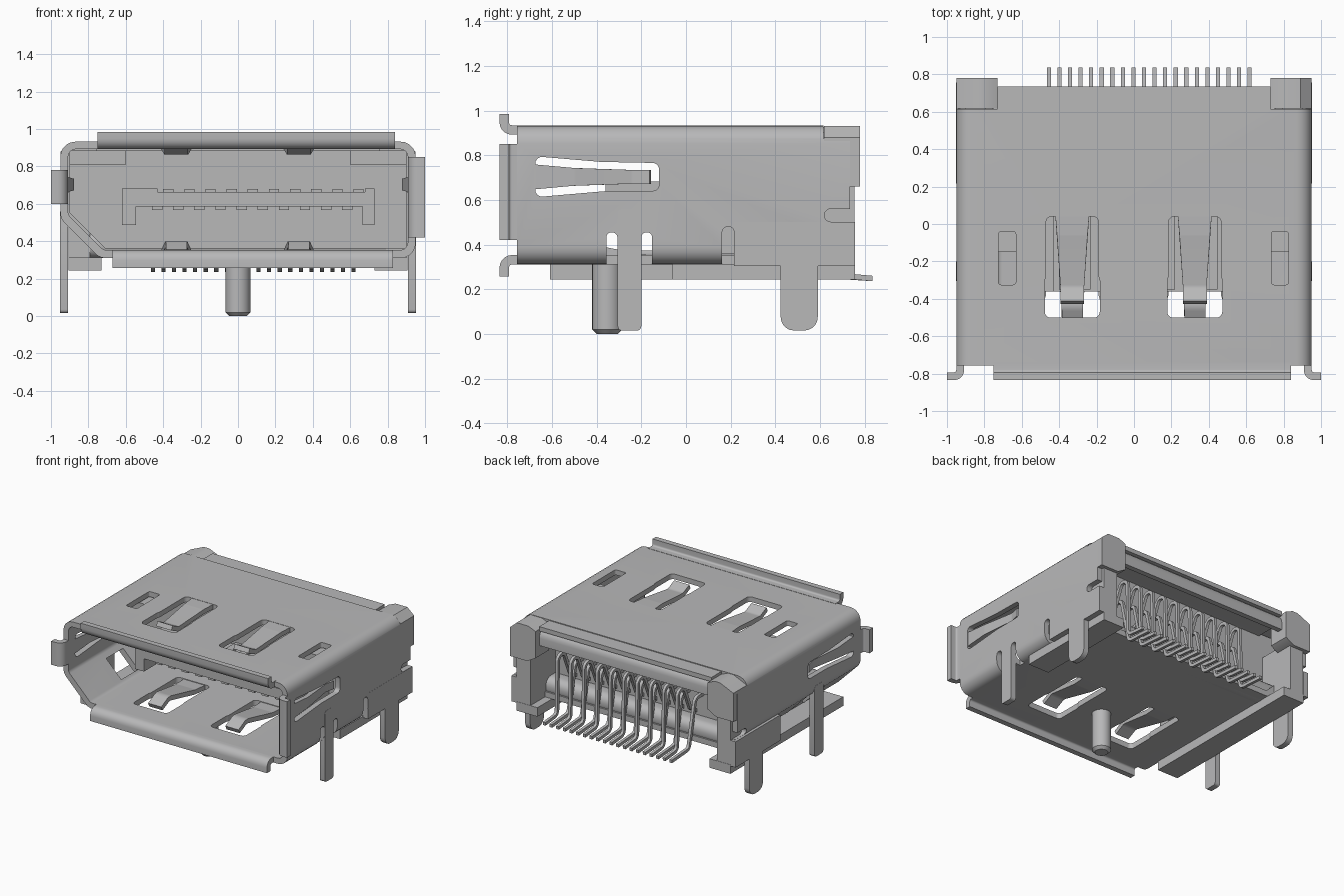
import bpy, bmesh, math
from mathutils import Vector

cube = bpy.data.objects.get("Cube")
if cube:
    bpy.data.objects.remove(cube)

grey = bpy.data.materials.new("metal grey")
grey.use_nodes = True
grey.diffuse_color = (0.48, 0.48, 0.485, 1)
grey.node_tree.nodes["Principled BSDF"].inputs["Base Color"].default_value = grey.diffuse_color

# Placement rules: (profile u, profile v, depth w) to x, y, z
def along_x(u, v, w): return (w, u, v)
def along_y(u, v, w): return (u, w, v)
def along_z(u, v, w): return (u, v, w)


def rounded(pts, r, closed=True, seg=5):
    """Fillet the corners of a polygon or an open path."""
    out, n = [], len(pts)
    for i, p in enumerate(pts):
        p = Vector(p)
        if not closed and i in (0, n - 1):
            out.append(p)
            continue
        a, b = Vector(pts[i - 1]) - p, Vector(pts[(i + 1) % n]) - p
        half = a.angle(b) / 2
        d = min(r / math.tan(half), a.length * 0.48, b.length * 0.48)
        s, e = p + a.normalized() * d, p + b.normalized() * d
        c = p + (a.normalized() + b.normalized()).normalized() * (d / math.cos(half))
        rad, sweep = (s - c).length, math.pi - 2 * half
        for k in range(seg + 1):
            t = k / seg
            q = (s - c) * math.sin((1 - t) * sweep) + (e - c) * math.sin(t * sweep)
            out.append(c + q.normalized() * rad)
    return out


def ribbon(path, t):
    """Outline of a sheet of thickness t along a path."""
    path = [Vector(p) for p in path]
    left, right = [], []
    for i, p in enumerate(path):
        d = path[min(i + 1, len(path) - 1)] - path[max(i - 1, 0)]
        nrm = Vector((-d.y, d.x)).normalized() * t / 2
        left.append(p + nrm)
        right.append(p - nrm)
    return left + right[::-1]


def finish(name, bm):
    bmesh.ops.recalc_face_normals(bm, faces=bm.faces)
    me = bpy.data.meshes.new(name)
    bm.to_mesh(me)
    bm.free()
    me.materials.append(grey)
    ob = bpy.data.objects.new(name, me)
    bpy.context.collection.objects.link(ob)
    return ob


def prism(name, pts, a, b, place):
    bm = bmesh.new()
    lo = [bm.verts.new(place(p[0], p[1], a)) for p in pts]
    hi = [bm.verts.new(place(p[0], p[1], b)) for p in pts]
    bm.faces.new(lo)
    bm.faces.new(hi)
    for i in range(len(pts)):
        j = (i + 1) % len(pts)
        bm.faces.new((lo[i], lo[j], hi[j], hi[i]))
    return finish(name, bm)


def rect(a, b, c, d):
    return [(a, c), (b, c), (b, d), (a, d)]


def box(name, x0, x1, y0, y1, z0, z1):
    return prism(name, rect(x0, x1, y0, y1), z0, z1, along_z)


def cut(ob, cutters):
    for c in cutters:
        m = ob.modifiers.new("cut", "BOOLEAN")
        m.operation, m.solver, m.object = "DIFFERENCE", "EXACT", c
    dg = bpy.context.evaluated_depsgraph_get()
    me = bpy.data.meshes.new_from_object(ob.evaluated_get(dg))
    ob.modifiers.clear()
    ob.data = me
    for c in cutters:
        bpy.data.objects.remove(c)


# Folded metal shell with one chamfered lower edge
outer = [(0.95, 0.31), (0.95, 0.932), (-0.95, 0.932), (-0.95, 0.52), (-0.74, 0.31)]
inner = [(0.908, 0.353), (0.908, 0.892), (-0.908, 0.892), (-0.908, 0.54), (-0.72, 0.353)]
shell = prism("shell", rounded(outer, 0.08), -0.757, 0.735, along_y)
cutters = [prism("cutter", rounded(inner, 0.04), -1, 1, along_y)]
springs = (-0.33, 0.325)
for x in springs:
    for z, y in ((0.92, 0), (0.33, -0.1)):
        win = [(x - 0.147, y - 0.5), (x + 0.147, y - 0.5), (x + 0.147, y - 0.3),
               (x + 0.14, y - 0.28), (x + 0.14, y + 0.04), (x - 0.14, y + 0.04),
               (x - 0.14, y - 0.28), (x - 0.147, y - 0.3)]
        cutters.append(prism("cutter", rounded(win, 0.03), z - 0.06, z + 0.06, along_z))
for x in (-0.678, 0.78):
    cutters.append(prism("cutter", rounded(rect(x - 0.046, x + 0.046, -0.325, -0.04), 0.015),
                         0.85, 1, along_z))
side_win = [(-0.675, 0.795), (-0.38, 0.77), (-0.12, 0.765), (-0.12, 0.64), (-0.35, 0.64), (-0.675, 0.612)]
cutters.append(prism("cutter", rounded(side_win, 0.03), -1.1, 1.1, along_x))
for s in (-1, 1):
    for y0, y1, z in ((-0.357, -0.307, 0.455), (-0.2, -0.152, 0.455), (0.162, 0.215, 0.48)):
        cutters.append(prism("cutter", rounded(rect(y0, y1, 0.2, z), 0.024), s * 0.87, s * 1.1, along_x))
    cutters.append(prism("cutter", rounded(rect(0.62, 0.9, 0.502, 0.56), 0.028), s * 0.87, s * 1.1, along_x))
    cutters.append(prism("cutter", rect(0.615, 0.9, 0.875, 1), s * 0.73, s * 1.1, along_x))
cutters.append(box("cutter", -0.73, 0.73, 0.615, 0.9, 0.926, 1))
cutters.append(box("cutter", -0.85, 0.85, 0.58, 0.9, 0.2, 0.45))
# Opening in the chamfer behind the folded-down leg
cutters.append(box("cutter", -1, -0.74, -0.357, -0.152, 0.2, 0.5))
cut(shell, cutters)

# Flared lips around the mouth
def lip(name, inside, outside, a, b, place):
    path = [(-0.74, inside), (-0.814, inside), (-0.814, outside)]
    prism(name, ribbon(rounded(path, 0.04, False), 0.042), a, b, place)

def side_place(u, v, w): return (v, u, w)

lip("top_lip", 0.913, 0.985, -0.75, 0.84, along_x)
lip("bottom_lip", 0.332, 0.257, -0.67, 0.83, along_x)
lip("right_lip", -0.929, -1, 0.6, 0.78, side_place)
lip("left_lip", 0.929, 1, 0.42, 0.85, side_place)

# Spring fingers in the windows
def finger(name, path, half, place):
    """half maps the length position to half the finger's width."""
    prism(name, ribbon(rounded(path, 0.06, False), 0.035), -1, 1,
          lambda u, v, w: place(u, v, w * half(u)))

for x in springs:
    def at(u, v, w): return (x + w, u, v)
    finger("top_spring", [(0.05, 0.913), (-0.06, 0.91), (-0.34, 0.88), (-0.42, 0.918)],
           lambda y: max(0.064, 0.09 + 0.085 * (y - 0.04)), at)
    finger("bottom_spring", [(-0.05, 0.331), (-0.16, 0.333), (-0.44, 0.385), (-0.53, 0.34)],
           lambda y: max(0.056, 0.09 + 0.085 * (y + 0.06)), at)
for s in (-1, 1):
    finger("side_spring", [(-0.69, 0.929), (-0.5, 0.927), (-0.24, 0.893), (-0.16, 0.91)],
           lambda y: max(0.031, 0.055 - 0.09 * (y + 0.67)),
           lambda u, v, w: (s * v, u, 0.703 + w))

# Legs, rear side plates and the guides beside the cavity
for s in (-1, 1):
    prism("front_leg", rounded(rect(-0.306, -0.2, 0.015, 0.56), 0.02), s * 0.908, s * 0.951, along_x)
    prism("rear_leg", rounded(rect(0.424, 0.59, 0.015, 0.45), 0.06), s * 0.908, s * 0.951, along_x)
    prism("rear_side_plate", rect(0.216, 0.757, 0.303, 0.5), s * 0.908, s * 0.951, along_x)
    prism("housing_guide", rect(-0.15, 0.1, 0.81, 0.885), s * 0.6, s * 0.9, along_x)

# Plastic housing with corner ears, columns and base strips
body = [(0.9, 0.36), (0.9, 0.885), (-0.9, 0.885), (-0.9, 0.55), (-0.71, 0.36)]
prism("housing", body, 0.06, 0.45, along_y)
for s, bevel_x in ((-1, 0.835), (1, 0.89)):
    ear = [(0.73, 0.7), (0.73, 0.905), (0.79, 0.93), (bevel_x, 0.93), (0.948, 0.88), (0.948, 0.66), (0.8, 0.66)]
    prism("rear_ear", [(s * x, z) for x, z in ear], 0.617, 0.78, along_y)
    prism("rear_column", [(s * x, y) for x, y in rect(0.79, 0.907, 0.4, 0.755)], 0.245, 0.7, along_z)
    y0 = -0.61 if s < 0 else -0.06
    prism("base_strip", [(s * x, y) for x, y in rect(0.73, 0.907, y0, 0.757)], 0.243, 0.312, along_z)
prism("rear_bar", rounded(rect(0.4, 0.57, 0.31, 0.45), 0.06), -0.8, 0.8, along_x)
lip_path = rounded([(0.44, 0.885), (0.714, 0.885), (0.714, 0.78)], 0.05, False)
prism("rear_lip", ribbon(lip_path, 0.04), -0.76, 0.76, along_x)

# Contact tongue
tongue = [(-0.62, 0.682), (-0.43, 0.682), (-0.43, 0.662), (0.68, 0.662), (0.68, 0.682), (0.73, 0.682),
          (0.73, 0.487), (0.665, 0.487), (0.665, 0.585), (-0.545, 0.585), (-0.545, 0.487), (-0.62, 0.487)]
prism("tongue", tongue, -0.36, 0.1, along_y)
for i in range(10):
    x = -0.4 + i * 0.113
    box("upper_contact", x, x + 0.055, -0.35, 0.1, 0.655, 0.68)
    box("lower_contact", x - 0.06, x - 0.005, -0.35, 0.1, 0.568, 0.6)

# Two staggered rows of hooped rear pins
long_pin = [(0.42, 0.46), (0.52, 0.52), (0.6, 0.71), (0.67, 0.7), (0.68, 0.262), (0.835, 0.248)]
short_pin = [(0.42, 0.62), (0.54, 0.62), (0.62, 0.262), (0.835, 0.248)]
for i in range(20):
    x = -0.455 + i * 0.0565
    path = rounded(long_pin if i % 2 else short_pin, 0.04, False, 4)
    prism("rear_pin", ribbon(path, 0.024), x - 0.011, x + 0.011, along_x)

# Locating peg
bm = bmesh.new()
bmesh.ops.create_cone(bm, cap_ends=True, segments=32, radius1=0.067, radius2=0.067, depth=0.32)
bmesh.ops.translate(bm, verts=bm.verts, vec=(0, -0.353, 0.16))
rim = [e for e in bm.edges if all(v.co.z < 0.01 for v in e.verts)]
bmesh.ops.bevel(bm, geom=rim, offset=0.02, segments=1, affect="EDGES")
finish("locating_peg", bm)

# Smooth the bends and keep the corners sharp
for ob in bpy.context.collection.objects:
    if ob.type == "MESH" and ob.data.materials and ob.data.materials[0] == grey:
        bpy.ops.object.select_all(action="DESELECT")
        ob.select_set(True)
        bpy.context.view_layer.objects.active = ob
        bpy.ops.object.shade_smooth_by_angle(angle=math.radians(32))
